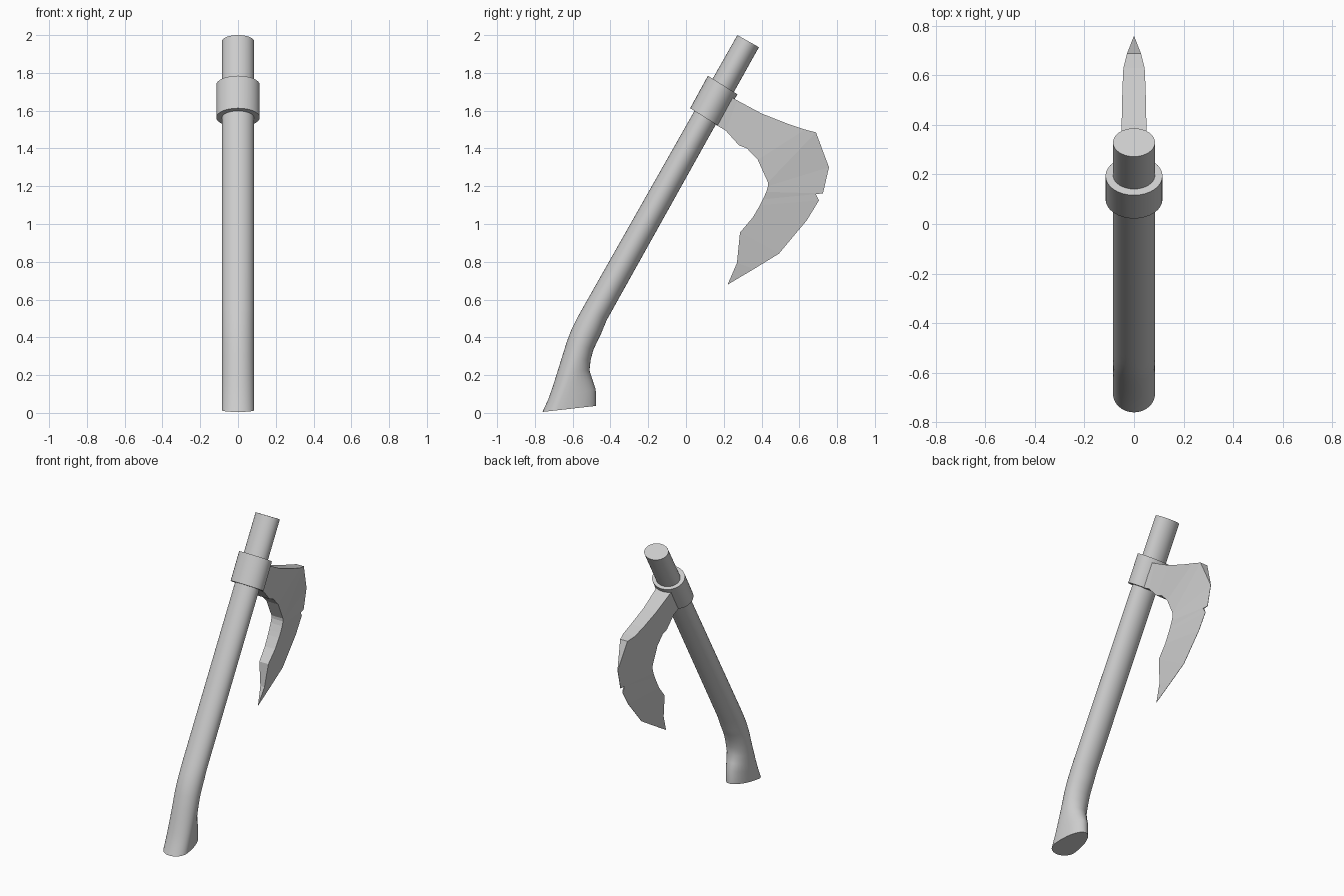
import bpy, bmesh, math
from mathutils import Vector

if "Cube" in bpy.data.objects:
    bpy.data.objects.remove(bpy.data.objects["Cube"])

N = 32


def finish(bm, name, smooth):
    bmesh.ops.recalc_face_normals(bm, faces=bm.faces)
    me = bpy.data.meshes.new(name)
    bm.to_mesh(me)
    bm.free()
    ob = bpy.data.objects.new(name, me)
    bpy.context.collection.objects.link(ob)
    if smooth:
        bpy.ops.object.select_all(action='DESELECT')
        ob.select_set(True)
        bpy.context.view_layer.objects.active = ob
        bpy.ops.object.shade_smooth_by_angle(angle=math.radians(35))
    return ob


def bridge(bm, rings):
    """Skin consecutive closed rings and cap both ends."""
    for a, b in zip(rings, rings[1:]):
        n = len(a)
        for i in range(n):
            j = (i + 1) % n
            bm.faces.new((a[i], a[j], b[j], b[i]))
    bm.faces.new(rings[0])
    bm.faces.new(rings[-1])


def loft(name, sections, rx):
    """Each section spans a back and a front (y, z) point; the rear is round,
    any extra depth stretches towards the front."""
    bm = bmesh.new()
    rings = []
    for by, bz, fy, fz in sections:
        back, front = Vector((0, by, bz)), Vector((0, fy, fz))
        depth = (front - back).length
        u = (front - back) / depth
        r_back = min(depth / 2, rx * 0.9)
        ring = []
        for i in range(N):
            t = 2 * math.pi * i / N
            c = math.cos(t)
            r = depth - r_back if c > 0 else r_back
            p = back + u * (r_back + r * c)
            ring.append(bm.verts.new((rx * math.sin(t), p.y, p.z)))
        rings.append(ring)
    bridge(bm, rings)
    return finish(bm, name, True)


# Handle: straight oval shaft with a bent, flared grip
loft("handle", [
    (-.76, .005, -.476, .037),
    (-.73, .07, -.478, .125),
    (-.705, .14, -.495, .175),
    (-.68, .22, -.511, .225),
    (-.655, .30, -.505, .28),
    (-.63, .38, -.49, .335),
    (-.605, .445, -.468, .382),
    (-.575, .505, -.447, .425),
    (-.54, .567, -.421, .489),
    (.272, 2.0, .386, 1.936),
], .085)

# Collar: short oval sleeve around the shaft
loft("collar", [
    (.022, 1.613, .178, 1.515),
    (.116, 1.785, .272, 1.687),
], .115)

# Blade: (outer y, z, half width, inner y, z, half width) from root to tip
stations = [
    (.21, 1.69, .06, .15, 1.53, .06),
    (.27, 1.655, .056, .21, 1.495, .052),
    (.40, 1.585, .05, .28, 1.417, .048),
    (.54, 1.53, .047, .323, 1.40, .046),
    (.63, 1.50, .043, .38, 1.34, .045),
    (.688, 1.485, .028, .434, 1.22, .045),
    (.757, 1.30, .001, .434, 1.20, .045),
    (.725, 1.162, .001, .425, 1.17, .045),
    (.683, 1.165, .006, .407, 1.13, .044),
    (.704, 1.125, .001, .392, 1.10, .043),
    (.64, 1.02, .001, .354, 1.035, .04),
    (.492, .843, .001, .286, .955, .035),
    (.36, .762, .001, .27, .795, .016),
    (.222, .68, .001, .224, .688, .001),
]
bm = bmesh.new()
rings = []
for oy, oz, ow, iy, iz, iw in stations:
    rings.append([bm.verts.new(p) for p in
                  ((ow, oy, oz), (-ow, oy, oz), (-iw, iy, iz), (iw, iy, iz))])
bridge(bm, rings)
finish(bm, "blade", False)
